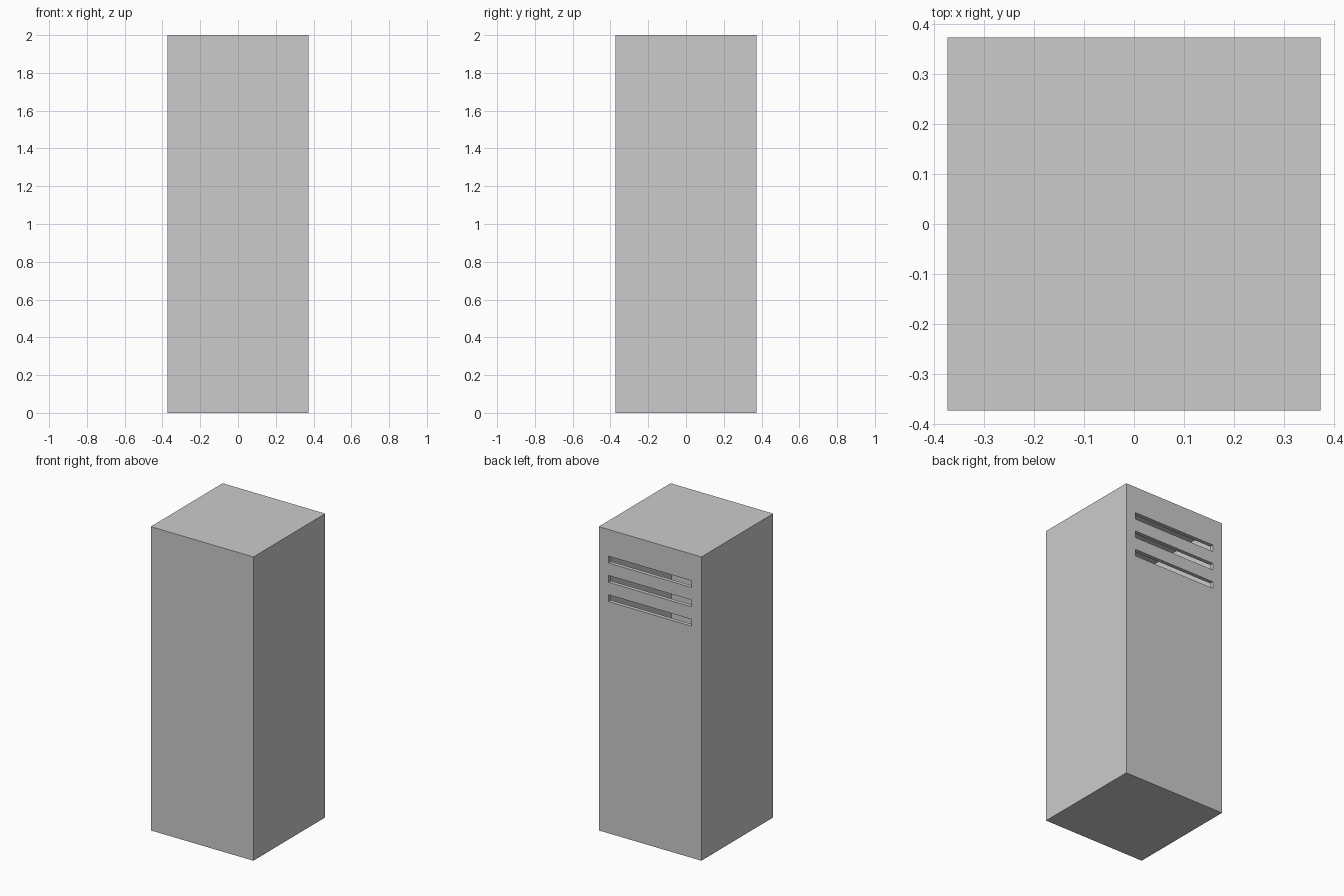
import bpy

if "Cube" in bpy.data.objects:
    bpy.data.objects.remove(bpy.data.objects["Cube"])

W, H = 0.747, 2.0          # outer width/depth and height
T = 0.025                  # sheet thickness
SLOT_W, SLOT_H = 0.605, 0.045


def box(name, size, centre):
    bpy.ops.mesh.primitive_cube_add(size=1, location=centre)
    ob = bpy.context.object
    ob.name = name
    ob.scale = size
    bpy.ops.object.transform_apply(location=True, rotation=False, scale=True)
    return ob


def cut(target, cutter):
    mod = target.modifiers.new("cut", 'BOOLEAN')
    mod.operation = 'DIFFERENCE'
    mod.solver = 'EXACT'
    mod.object = cutter
    bpy.context.view_layer.objects.active = target
    bpy.ops.object.modifier_apply(modifier=mod.name)
    bpy.data.objects.remove(cutter, do_unlink=True)


# Closed cabinet shell with a hollow interior
cabinet = box("cabinet_shell", (W, W, H), (0, 0, H / 2))
cut(cabinet, box("interior_cutter", (W - 2 * T, W - 2 * T, H - 2 * T), (0, 0, H / 2)))

# Three ventilation slots through the back wall
for i in range(3):
    z = 1.802 - 0.127 * i
    cut(cabinet, box("vent_cutter", (SLOT_W, 4 * T, SLOT_H), (0, W / 2, z)))
